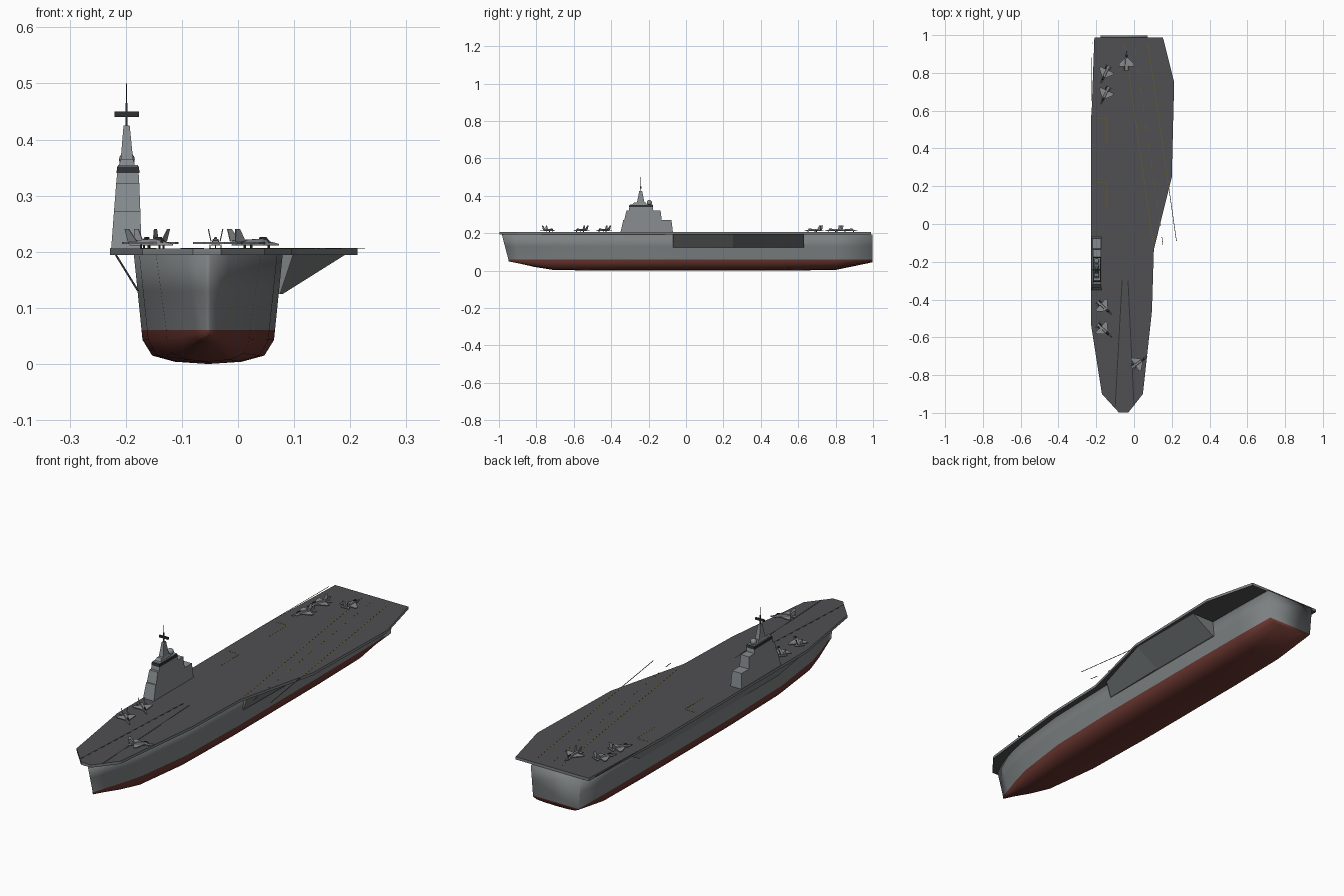
import bpy, bmesh, math
from mathutils import Matrix, Vector

if "Cube" in bpy.data.objects:
    bpy.data.objects.remove(bpy.data.objects["Cube"])

CX = -0.053  # hull centreline


def mat(name, rgb):
    m = bpy.data.materials.new(name)
    m.diffuse_color = (*rgb, 1)
    m.use_nodes = True
    m.node_tree.nodes["Principled BSDF"].inputs["Base Color"].default_value = m.diffuse_color
    return m


HULL = mat("hull grey", (0.20, 0.215, 0.22))
DECK = mat("deck grey", (0.080, 0.078, 0.085))
RED = mat("bottom red", (0.14, 0.036, 0.028))
TOWER = mat("tower grey", (0.24, 0.26, 0.27))
DARK = mat("dark fittings", (0.03, 0.03, 0.033))
YELLOW = mat("marking yellow", (0.13, 0.11, 0.025))
JET = mat("aircraft grey", (0.25, 0.26, 0.27))


def make(name, verts, faces, mats):
    me = bpy.data.meshes.new(name)
    bm = bmesh.new()
    vs = [bm.verts.new(v) for v in verts]
    for f in faces:
        bm.faces.new([vs[i] for i in f])
    bmesh.ops.recalc_face_normals(bm, faces=bm.faces)
    bm.to_mesh(me)
    bm.free()
    ob = bpy.data.objects.new(name, me)
    bpy.context.collection.objects.link(ob)
    for m in mats:
        me.materials.append(m)
    return ob


def loft(name, rings, mats):
    n = len(rings[0])
    verts = [v for r in rings for v in r]
    faces = [list(range(n)), [len(verts) - n + i for i in range(n)]]
    for k in range(len(rings) - 1):
        for i in range(n):
            j = (i + 1) % n
            faces.append([k * n + i, k * n + j, (k + 1) * n + j, (k + 1) * n + i])
    return make(name, verts, faces, mats)


def rect(x0, x1, y0, y1, z):
    return [(x0, y0, z), (x1, y0, z), (x1, y1, z), (x0, y1, z)]


def box(name, x0, x1, y0, y1, z0, z1, m):
    return loft(name, [rect(x0, x1, y0, y1, z0), rect(x0, x1, y0, y1, z1)], [m])


def stripe(name, a, b, w, m, z=0.2062):
    a, b = Vector(a), Vector(b)
    d = (b - a).normalized()
    s = Vector((-d.y, d.x)) * w / 2
    ring = [a + s, a - s, b - s, b + s]
    return loft(name, [[(*p, z - 0.0006) for p in ring], [(*p, z + 0.0004) for p in ring]], [m])


# Hull: stations of (y at top, y at waterline, half width top, half width waterline, keel z)
stations = [(-0.985, -0.950, 0.004, 0.003, 0.050), (-0.92, -0.89, 0.038, 0.022, 0.038),
            (-0.83, -0.81, 0.070, 0.048, 0.020), (-0.72, -0.71, 0.093, 0.075, 0.004),
            (-0.45, -0.45, 0.123, 0.109, 0.0), (-0.10, -0.10, 0.1325, 0.119, 0.0),
            (0.50, 0.50, 0.1325, 0.119, 0.0), (0.80, 0.80, 0.130, 0.117, 0.004),
            (0.998, 0.998, 0.124, 0.113, 0.045)]
# Levels: z, share of waterline half width
levels = [(0.194, 1), (0.13, 1), (0.061, 1), (0.043, 0.985), (0.015, 0.84), (0.004, 0.5)]
rings = []
for yt, yw, wt, ww, kz in stations:
    half = []
    for z, s in levels:
        t = max(0, (z - 0.061) / 0.133)
        w = ww * s + (wt - ww) * t
        zz = z if z >= 0.061 else kz + z * (0.061 - kz) / 0.061
        half.append((w, yw + (yt - yw) * t, zz))
    keel = [(CX, yw, kz)]
    rings.append([(CX + w, y, z) for w, y, z in half] + keel +
                 [(CX - w, y, z) for w, y, z in reversed(half)])
hull = loft("hull", rings, [HULL, RED])
for p in hull.data.polygons:
    p.use_smooth = True
    if len(p.vertices) == 4 and p.center.z < 0.0605:
        p.material_index = 1
# Transom: split at the waterline so the paint line continues round the stern
bm = bmesh.new()
bm.from_mesh(hull.data)
ends = [f for f in bm.faces if len(f.verts) > 4]
geo = ends + list({e for f in ends for e in f.edges}) + list({v for f in ends for v in f.verts})
bmesh.ops.bisect_plane(bm, geom=geo, plane_co=(0, 0, 0.061), plane_no=(0, 0, 1), dist=1e-5)
for f in bm.faces:
    if f.calc_center_median().z < 0.0605:
        f.material_index = 1
bm.to_mesh(hull.data)
bm.free()

# Flight deck
outline = [(-0.21, 0.988), (0.153, 0.988), (0.213, 0.75), (0.2, 0.247), (0.105, -0.135),
           (0.095, -0.46), (0.047, -0.9), (-0.03, -0.998), (-0.08, -0.998), (-0.17, -0.9),
           (-0.228, -0.53), (-0.228, 0.5)]
deck = loft("flight_deck", [[(x, y, z) for x, y in outline] for z in (0.194, 0.206)], [DECK, HULL])
for p in deck.data.polygons:
    p.material_index = 1 if abs(p.normal.z) < 0.5 else 0

# Angled-deck sponson, tapering forward
loft("starboard_sponson", [[(x0, y, 0.194), (x1, y, 0.194), (x2, y, 0.125), (x0, y, 0.125)]
     for y, x0, x1, x2 in ((-0.07, 0.06, 0.098, 0.075), (0.25, 0.06, 0.19, 0.08),
                           (0.63, 0.06, 0.19, 0.08))], [HULL])
# Sloping gallery plate along the other side
loft("port_gallery", [[(-0.220, a, 0.195), (-0.216, a, 0.195), (-0.176, b, 0.13), (-0.180, b, 0.13)]
     for a, b in ((-0.53, -0.40), (0.70, 0.58))], [HULL])

# Island: stacked tapering tiers
tiers = [(0.206, 0.272, (-0.226, -0.172, -0.35, -0.070), (-0.221, -0.174, -0.335, -0.078)),
         (0.272, 0.323, (-0.221, -0.174, -0.330, -0.130), (-0.217, -0.176, -0.318, -0.136)),
         (0.323, 0.355, (-0.217, -0.176, -0.306, -0.175), (-0.214, -0.178, -0.300, -0.180)),
         (0.355, 0.365, (-0.212, -0.184, -0.285, -0.210), (-0.209, -0.187, -0.275, -0.215)),
         (0.365, 0.425, (-0.209, -0.187, -0.262, -0.222), (-0.204, -0.193, -0.250, -0.234))]
for i, (z0, z1, a, b) in enumerate(tiers):
    loft(f"island_tier_{i + 1}", [rect(*a, z0), rect(*b, z1)], [TOWER])
loft("bridge_windows", [rect(-0.2165, -0.1755, -0.305, -0.176, 0.340),
                        rect(-0.2155, -0.1765, -0.303, -0.178, 0.352)], [DARK])
box("mast", -0.2005, -0.1965, -0.244, -0.240, 0.42, 0.465, DARK)
box("mast_tip", -0.1995, -0.1975, -0.243, -0.241, 0.465, 0.50, DARK)
box("radar_bar", -0.220, -0.176, -0.245, -0.239, 0.440, 0.450, DARK)
bpy.ops.mesh.primitive_uv_sphere_add(segments=16, ring_count=8, radius=0.014,
                                     location=(-0.198, -0.196, 0.364))
dome = bpy.context.object
dome.name = "radar_dome"
dome.data.materials.append(TOWER)
bpy.ops.object.shade_smooth()

# Deck markings
stripe("catapult_left", (-0.063, -0.30), (-0.10, -0.97), 0.005, DARK)
stripe("catapult_right", (-0.032, -0.30), (0.0, -0.96), 0.005, DARK)
stripe("landing_edge_outer", (0.075, 0.95), (0.225, -0.09), 0.003, YELLOW)
stripe("landing_edge_inner", (-0.05, 0.95), (0.10, -0.09), 0.003, YELLOW)
for k in range(11):
    y = 0.93 - k * 0.1
    stripe(f"centre_dash_{k + 1}", (0.145 - (y + 0.05) * 0.144, y),
           (0.145 - (y + 0.01) * 0.144, y - 0.04), 0.003, YELLOW)
stripe("port_edge_line", (-0.222, 0.96), (-0.226, 0.50), 0.002, YELLOW)
for k, (y0, y1) in enumerate(((0.43, 0.56), (0.09, 0.22))):
    stripe(f"lift_{k + 1}_side", (-0.147, y0), (-0.147, y1), 0.003, YELLOW)
    stripe(f"lift_{k + 1}_end", (-0.20, y1), (-0.147, y1), 0.003, YELLOW)


# Parked aircraft, modelled nose towards +x
def jet(i, x, y, heading):
    parts = [loft("fuselage", [[(px, -w, 0.211), (px, w, 0.211), (px, w * 0.6, t), (px, -w * 0.6, t)]
             for px, w, t in ((-0.045, 0.008, 0.220), (0.01, 0.008, 0.223), (0.052, 0.001, 0.214))], [JET])]
    wing = [(0.018, 0.006), (-0.018, 0.040), (-0.030, 0.040), (-0.030, -0.040), (-0.018, -0.040),
            (0.018, -0.006)]
    tail = [(-0.030, 0.006), (-0.044, 0.020), (-0.052, 0.020), (-0.052, -0.020), (-0.044, -0.020),
            (-0.030, -0.006)]
    for nm, shape in (("wing", wing), ("tailplane", tail)):
        parts.append(loft(nm, [[(a, b, z) for a, b in shape] for z in (0.214, 0.217)], [JET]))
    for s in (-1, 1):
        parts.append(loft("fin", [[(-0.048, s * 0.008 + d, 0.218), (-0.026, s * 0.008 + d, 0.218),
                     (-0.042, s * 0.013 + d, 0.241), (-0.051, s * 0.013 + d, 0.241)]
                     for d in (-0.001, 0.001)], [JET]))
    parts.append(loft("canopy", [rect(0.008, 0.032, -0.004, 0.004, 0.216),
                                 rect(0.012, 0.024, -0.002, 0.002, 0.226)], [DARK]))
    for gx, gy in ((0.03, 0), (-0.015, 0.01), (-0.015, -0.01)):
        parts.append(box("gear", gx - 0.002, gx + 0.002, gy - 0.001, gy + 0.001, 0.205, 0.213, DARK))
    m = Matrix.Translation((x, y, 0)) @ Matrix.Rotation(math.radians(heading), 4, 'Z')
    for p in parts:
        p.data.transform(m)
        p.name = f"aircraft_{i}_{p.name.split('.')[0]}"


spots = [(-0.155, -0.445, -42), (-0.155, -0.565, -42), (0.03, -0.73, 35),
         (-0.155, 0.79, 245), (-0.155, 0.68, 245), (-0.04, 0.865, 90)]
for i, s in enumerate(spots):
    jet(i + 1, *s)
